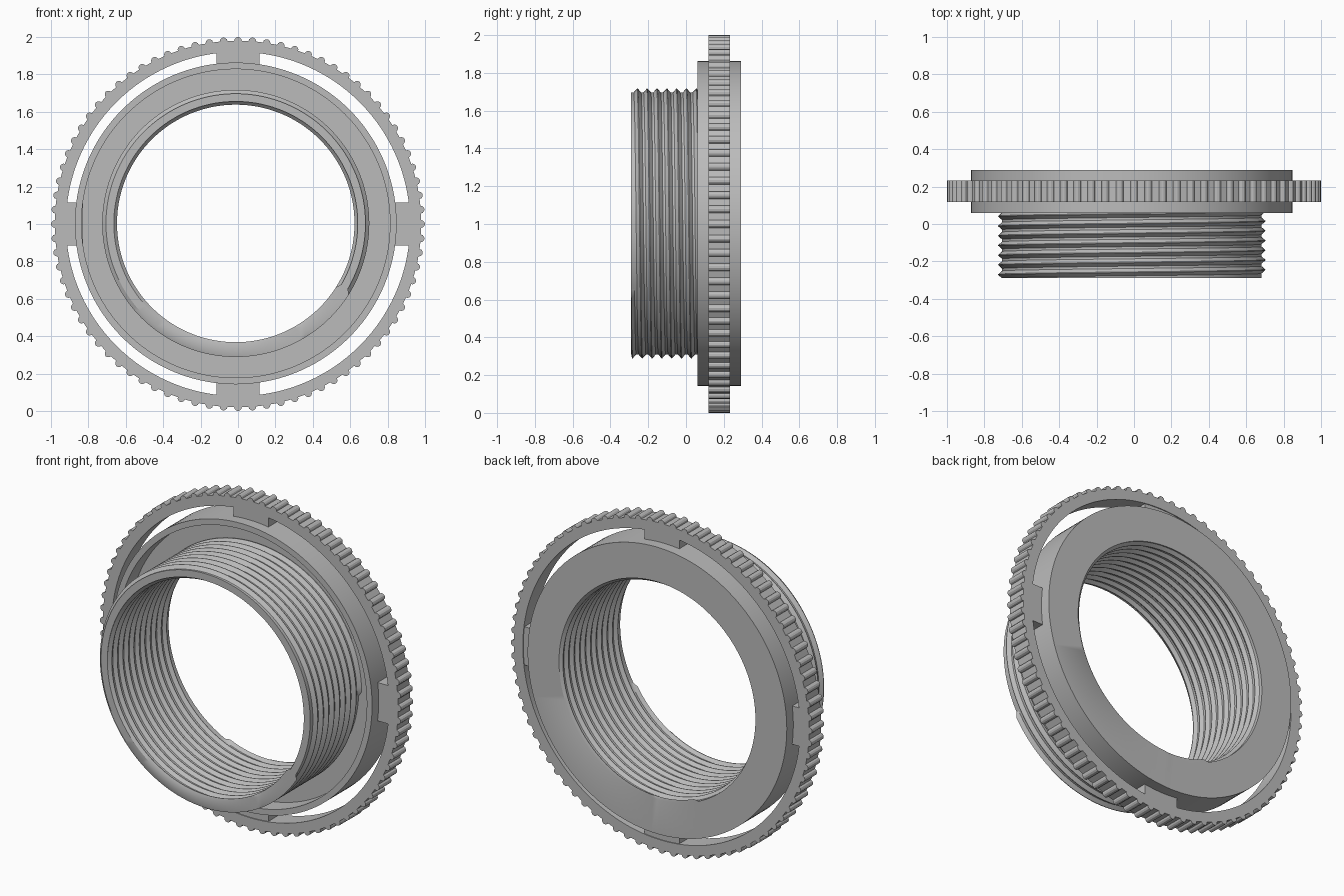
import bpy, bmesh
from math import sin, cos, pi, radians
from mathutils import Vector

cube = bpy.data.objects.get("Cube")
if cube:
    bpy.data.objects.remove(cube, do_unlink=True)

SEG = 144
TURN = 2 * pi

grey = bpy.data.materials.new("plain grey")
grey.use_nodes = True
colour = (0.5, 0.5, 0.5, 1)
grey.diffuse_color = colour
grey.node_tree.nodes["Principled BSDF"].inputs["Base Color"].default_value = colour


def polar(r, y, t):
    return Vector((r * sin(t), y, r * cos(t)))


def finish(bm, name, centre):
    bmesh.ops.remove_doubles(bm, verts=bm.verts, dist=1e-4)
    bmesh.ops.recalc_face_normals(bm, faces=bm.faces)
    mesh = bpy.data.meshes.new(name)
    bm.to_mesh(mesh)
    bm.free()
    mesh.materials.append(grey)
    obj = bpy.data.objects.new(name, mesh)
    obj.location = centre
    bpy.context.collection.objects.link(obj)
    bpy.ops.object.select_all(action='DESELECT')
    obj.select_set(True)
    bpy.context.view_layer.objects.active = obj
    bpy.ops.object.shade_smooth_by_angle(angle=radians(30))
    return obj


def skin(bm, columns, closed=False):
    """Join neighbouring columns of points with quads."""
    grid = [[bm.verts.new(p) for p in col] for col in columns]
    for a, b in zip(grid, grid[1:]):
        n = len(a)
        for j in range(n if closed else n - 1):
            k = (j + 1) % n
            bm.faces.new((a[j], a[k], b[k], b[j]))


def lathe(bm, profile):
    skin(bm, [[polar(r, y, TURN * i / SEG) for r, y in profile]
              for i in range(SEG + 1)])


def thread(bm, root, height, start, end, pitch):
    """Helical ridge surface, trimmed to the root circle at both ends."""
    shape = ((0, 0), (0.25, 0), (0.59, 1), (0.66, 1))
    turns = int((end - start) / pitch) + 3
    columns = []
    for i in range(SEG + 1):
        col = []
        for k in range(-2, turns):
            for f, h in shape:
                y = start + pitch * (k + f + i / SEG)
                inside = start < y < end
                col.append(polar(root + height * h if inside else root,
                                 min(max(y, start), end), TURN * i / SEG))
        columns.append(col)
    skin(bm, columns)


# Threaded tube with recessed flange
FRONT, BACK, FLOOR, RIM = -0.29, 0.29, 0.17, 0.06
BORE, TUBE = 0.652, 0.694
axis = (-0.012, 0, 1.003)
bm = bmesh.new()
thread(bm, BORE, -0.017, FRONT, BACK, 0.052)
thread(bm, TUBE, 0.02, FRONT, FLOOR, 0.052)
lathe(bm, [(BORE, FRONT), (TUBE, FRONT)])
lathe(bm, [(TUBE, FLOOR), (0.825, FLOOR), (0.825, RIM),
           (0.86, RIM), (0.86, BACK), (BORE, BACK)])
finish(bm, "threaded_flange", axis)

# Grip ring with rounded ribs
RIBS, RIB, MID = 80, 0.02, 0.98
R0, R1 = 0.118, 0.233
outline = []
for i in range(RIBS):
    t = TURN * i / RIBS
    for a in range(-90, 91, 30):
        a = radians(a)
        outline.append((MID + RIB * cos(a), t + RIB * sin(a) / MID))
    outline.append((MID, t + pi / RIBS))
bm = bmesh.new()
section = [[polar(r, R0, t), polar(r, R1, t), polar(0.92, R1, t), polar(0.92, R0, t)]
           for r, t in outline]
skin(bm, section + section[:1], closed=True)
finish(bm, "ribbed_grip_ring", (0, 0, 1))

# Four tabs joining flange and ring
for name, x, z in (("top", 0, 1), ("bottom", 0, -1), ("left", 1, 0), ("right", -1, 0)):
    bm = bmesh.new()
    bmesh.ops.create_cube(bm, size=1)
    size = Vector((0.1 if x else 0.23, 0.105, 0.1 if z else 0.23))
    bmesh.ops.scale(bm, vec=size, verts=bm.verts)
    finish(bm, name + "_tab", (x * 0.88, (R0 + R1) / 2, 1 + z * 0.88))
